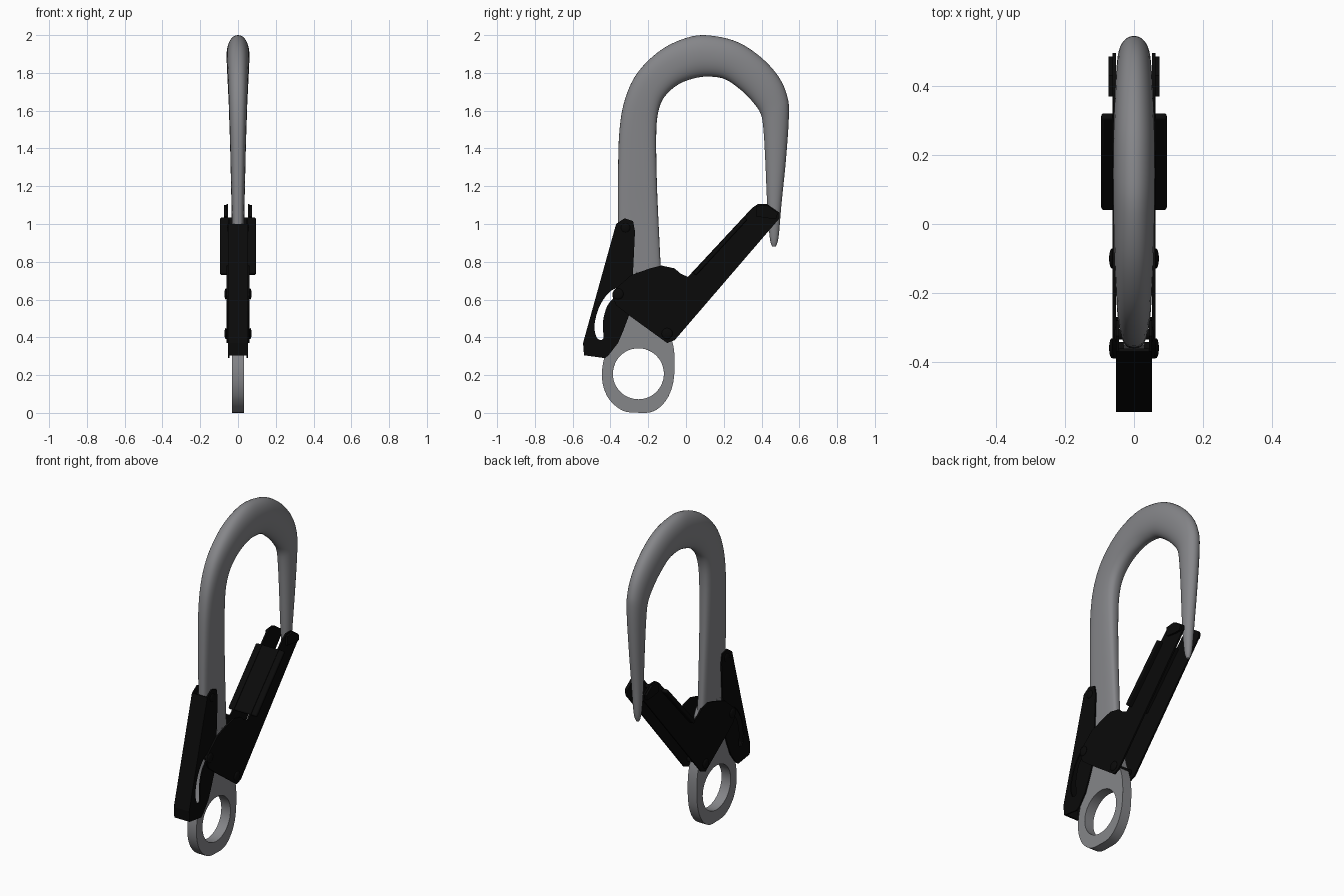
import bpy, bmesh, math
from mathutils import Vector, Matrix

if "Cube" in bpy.data.objects:
    bpy.data.objects.remove(bpy.data.objects["Cube"])


def material(name, rgb):
    m = bpy.data.materials.new(name)
    m.diffuse_color = (*rgb, 1)
    m.use_nodes = True
    m.node_tree.nodes["Principled BSDF"].inputs["Base Color"].default_value = m.diffuse_color
    return m


STEEL = material("grey steel", (0.235, 0.237, 0.25))
BLACK = material("black metal", (0.003, 0.003, 0.003))
# maps drawing (u, v, w) to world (y, z, x)
TO_SIDE = Matrix(((0, 0, 1, 0), (1, 0, 0, 0), (0, 1, 0, 0), (0, 0, 0, 1)))


def finish(name, bm, mat, bevel=0):
    bmesh.ops.recalc_face_normals(bm, faces=bm.faces)
    me = bpy.data.meshes.new(name)
    bm.to_mesh(me)
    bm.free()
    me.materials.append(mat)
    me.shade_smooth()
    me.set_sharp_from_angle(angle=math.radians(35))
    ob = bpy.data.objects.new(name, me)
    bpy.context.collection.objects.link(ob)
    if bevel:
        mod = ob.modifiers.new("bevel", 'BEVEL')
        mod.width, mod.segments, mod.limit_method = bevel, 3, 'ANGLE'
        mod.angle_limit = math.radians(50)
    return ob


def catmull(pts, n, closed=False):
    """Smooth curve through points of any dimension."""
    k, out = len(pts), []
    for i in range(k if closed else k - 1):
        ids = [(i + d) % k if closed else min(max(i + d, 0), k - 1) for d in (-1, 0, 1, 2)]
        for s in range(n):
            t = s / n
            out.append([0.5 * (2 * b + (c - a) * t + (2 * a - 5 * b + 4 * c - d) * t * t
                               + (3 * b - a - 3 * c + d) * t ** 3)
                        for a, b, c, d in zip(*(pts[j] for j in ids))])
    if not closed:
        out.append(list(pts[-1]))
    return out


def plate(name, outlines, half, mat, centres=(0,), bevel=0):
    """Flat side-view shape (first outline, further ones are holes), thick in x."""
    cu = bpy.data.curves.new("outline", 'CURVE')
    cu.dimensions, cu.fill_mode, cu.extrude = '2D', 'BOTH', half
    for pts in outlines:
        sp = cu.splines.new('POLY')
        sp.points.add(len(pts) - 1)
        for p, (u, v) in zip(sp.points, pts):
            p.co = (u, v, 0, 1)
        sp.use_cyclic_u = True
    tmp = bpy.data.objects.new("outline", cu)
    bpy.context.collection.objects.link(tmp)
    me = bpy.data.meshes.new_from_object(tmp.evaluated_get(bpy.context.evaluated_depsgraph_get()))
    bpy.data.objects.remove(tmp)
    me.transform(TO_SIDE)
    bm = bmesh.new()
    for x in centres:
        start = len(bm.verts)
        bm.from_mesh(me)
        bm.verts.ensure_lookup_table()
        bmesh.ops.translate(bm, verts=bm.verts[start:], vec=(x, 0, 0))
    bmesh.ops.remove_doubles(bm, verts=bm.verts, dist=0.0005)
    return finish(name, bm, mat, bevel)


def strap(name, p, q, half, thick, mat, bevel=0):
    """Flat strip across x running from p to q, thickness to the right of travel."""
    p, q = Vector(p), Vector(q)
    d = (q - p).normalized()
    n = Vector((d.y, -d.x)) * thick
    return plate(name, [[p, q, q + n, p + n]], half, mat, bevel=bevel)


# Hook: outer y, outer z, inner y, inner z, half thickness
stations = [
    (-.36, .50, -.12, .50, .029), (-.36, 1.0, -.145, 1.0, .033), (-.36, 1.25, -.155, 1.25, .038),
    (-.352, 1.5, -.157, 1.5, .044), (-.32, 1.67, -.14, 1.62, .049), (-.25, 1.81, -.10, 1.69, .053),
    (-.12, 1.93, -.03, 1.745, .058), (.03, 1.993, .06, 1.775, .06), (.15, 1.995, .135, 1.78, .061),
    (.28, 1.96, .21, 1.765, .06), (.40, 1.88, .29, 1.71, .057), (.49, 1.78, .35, 1.65, .053),
    (.535, 1.68, .395, 1.585, .049), (.545, 1.58, .41, 1.50, .046), (.53, 1.35, .42, 1.33, .039),
    (.505, 1.1, .43, 1.1, .031), (.49, .93, .443, .93, .021), (.475, .88, .456, .88, .009)]
bm = bmesh.new()
rings = []
for i, (oy, oz, iy, iz, t) in enumerate(catmull(stations, 4)):
    o, n = Vector((0, oy, oz)), Vector((0, iy, iz))
    mid, arm = (o + n) / 2, (o - n) / 2
    p = 2 / (3.6 - 1.5 * min(1, i / 28))        # boxy spine, round hook
    ring = []
    for k in range(32):
        a = math.tau * k / 32
        c, s = math.cos(a), math.sin(a)
        c, s = math.copysign(abs(c) ** p, c), math.copysign(abs(s) ** p, s)
        ring.append(bm.verts.new(mid + arm * c + Vector((t * s, 0, 0))))
    rings.append(ring)
for r, q in zip(rings, rings[1:]):
    for k in range(32):
        bm.faces.new((r[k], r[k - 1], q[k - 1], q[k]))
bm.faces.new(rings[0])
bm.faces.new(rings[-1])
finish("hook", bm, STEEL)

# Eye at the bottom with its round hole
eye = catmull([(-.35, .72), (-.36, .52), (-.385, .42), (-.425, .32), (-.445, .22), (-.435, .13),
               (-.395, .06), (-.33, .012), (-.25, .003), (-.18, .008), (-.12, .05), (-.075, .13),
               (-.06, .24), (-.068, .36), (-.11, .5), (-.14, .72)], 4, True)
low = min(v for u, v in eye)
eye = [(u, v - low if v < .1 else v) for u, v in eye]
hole = [(-.252 + .135 * math.cos(math.tau * k / 48), .207 + .135 * math.sin(math.tau * k / 48))
        for k in range(48)]
plate("eye", [eye, hole], .031, STEEL, bevel=.01)

# Gate: two cheeks, wide thumb plate, thickened fork tips
cheek = [(-.39, .62), (-.37, .66), (-.29, .73), (-.19, .765), (-.13, .78), (-.06, .765), (-.03, .738),
         (.01, .72), (.35, 1.085), (.38, 1.105), (.43, 1.105), (.495, 1.06), (.495, 1.03),
         (-.06, .385), (-.10, .37), (-.30, .515), (-.37, .57)]
plate("gate_cheeks", [cheek], .005, BLACK, (-.057, .057))
strap("gate_thumb_plate", (.037, .742), (.308, 1.037), .095, .022, BLACK, bevel=.008)
tip = [(.37, 1.095), (.43, 1.1), (.485, 1.06), (.48, 1.03), (.44, 1.03), (.37, 1.04)]
plate("gate_fork_tips", [tip], .007, BLACK, (-.067, .067))

# Lock lever: two slotted cheeks joined by a back strip
lever = [(-.545, .37), (-.54, .305), (-.43, .29), (-.41, .305), (-.36, .37), (-.33, .44), (-.30, .52),
         (-.285, .65), (-.27, .96), (-.28, 1.015), (-.325, 1.03), (-.37, 1.0)]
slot = catmull([(-.47, .395), (-.485, .46), (-.46, .56), (-.41, .635), (-.365, .66), (-.36, .635),
                (-.415, .57), (-.44, .48), (-.438, .395)], 4, True)
plate("lock_cheeks", [lever, slot], .004, BLACK, (-.048, .048))
strap("lock_back", (-.545, .37), (-.37, 1.0), .05, .01, BLACK)
strap("lock_foot", (-.54, .305), (-.545, .37), .05, .01, BLACK)

# Pivot pins with domed heads
for name, y, z, r, reach in (("slot_pin", -.36, .63, .029, .064), ("gate_pin", -.10, .42, .029, .064),
                             ("lock_pin", -.32, .98, .025, .05)):
    bm = bmesh.new()
    turn = Matrix.Translation((0, y, z)) @ Matrix.Rotation(math.pi / 2, 4, 'Y')
    bmesh.ops.create_cone(bm, cap_ends=True, segments=20, radius1=r * .6, radius2=r * .6,
                          depth=2 * reach, matrix=turn)
    for s in (-1, 1):
        bmesh.ops.create_uvsphere(bm, u_segments=20, v_segments=10, radius=r,
                                  matrix=Matrix.Translation((s * reach, 0, 0)) @ turn
                                  @ Matrix.Diagonal((1, 1, .28, 1)))
    finish(name, bm, BLACK)
